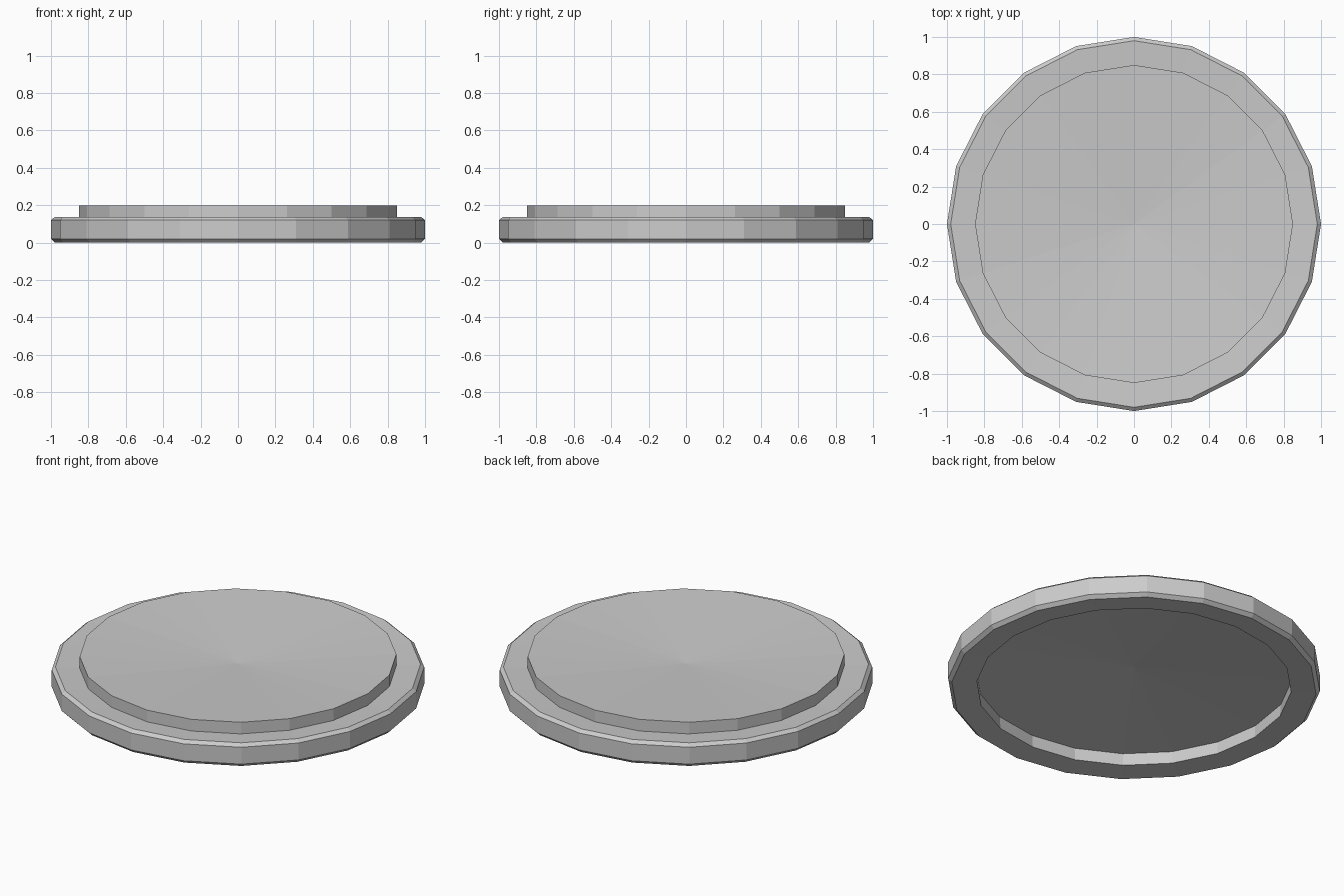
import bpy, bmesh
from math import cos, sin, tau

if "Cube" in bpy.data.objects:
    bpy.data.objects.remove(bpy.data.objects["Cube"])

SIDES = 20

# Half cross-section (radius, height), from underside centre to top centre
PROFILE = [(0, 0.13), (0.85, 0.082), (0.845, 0.008), (0.98, 0), (1, 0.02),
           (1, 0.12), (0.98, 0.137), (0.85, 0.129), (0.85, 0.198), (0, 0.15)]


def lathe(name, profile, sides):
    bm = bmesh.new()
    rings = []
    for r, z in profile:
        if r == 0:
            rings.append([bm.verts.new((0, 0, z))] * sides)
        else:
            rings.append([bm.verts.new((r * cos(tau * i / sides), r * sin(tau * i / sides), z))
                          for i in range(sides)])
    for a, b in zip(rings, rings[1:]):
        for i in range(sides):
            j = (i + 1) % sides
            bm.faces.new(dict.fromkeys((a[i], a[j], b[j], b[i])))
    bmesh.ops.recalc_face_normals(bm, faces=bm.faces)
    mesh = bpy.data.meshes.new(name)
    bm.to_mesh(mesh)
    bm.free()
    obj = bpy.data.objects.new(name, mesh)
    bpy.context.collection.objects.link(obj)
    return obj


# Flat-shaded stepped lid: bevelled rim, dished top and recessed underside
lathe("round_lid", PROFILE, SIDES)
